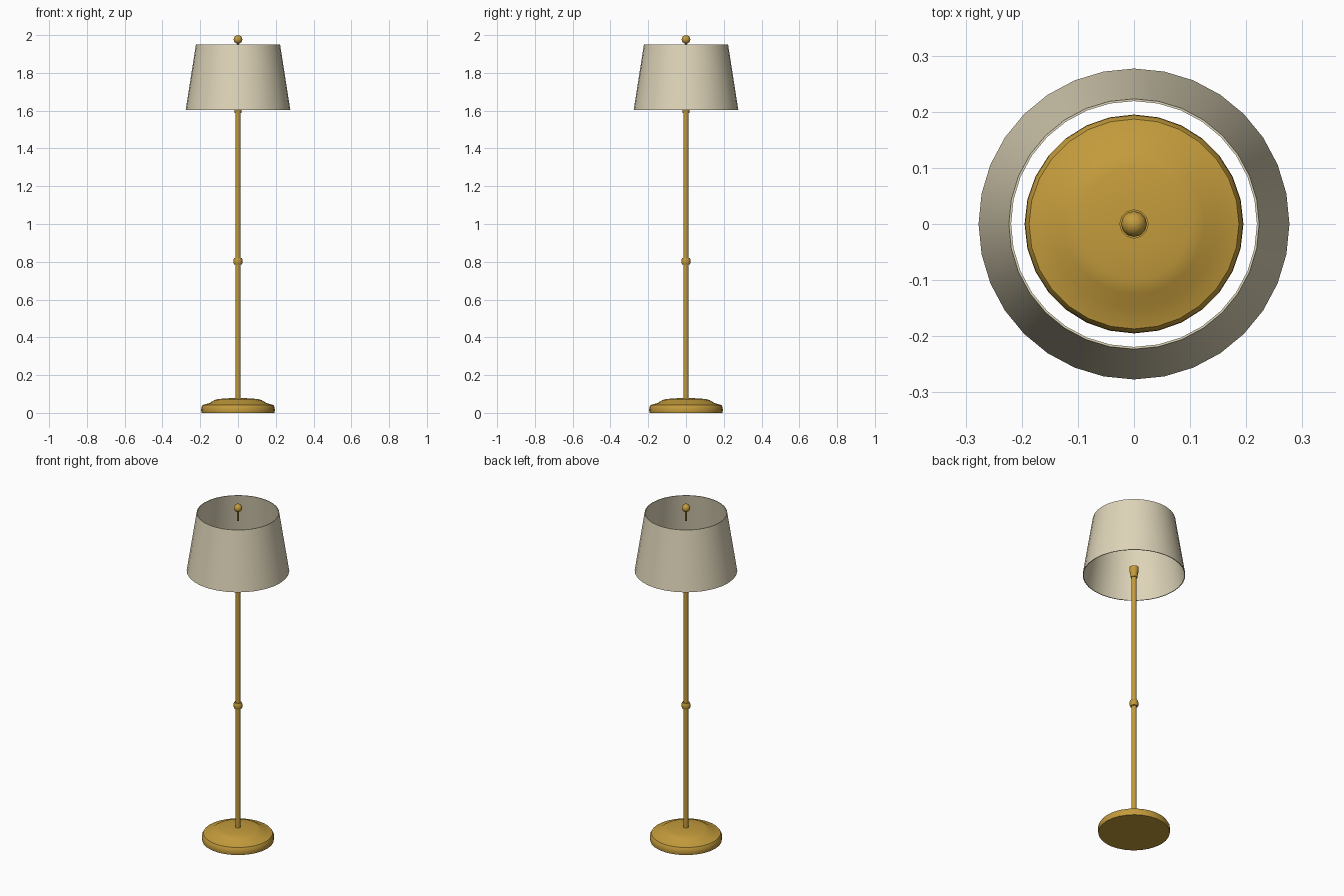
import bpy, bmesh, math

old = bpy.data.objects.get("Cube")
if old:
    bpy.data.objects.remove(old, do_unlink=True)


def material(name, rgb):
    m = bpy.data.materials.new(name)
    m.use_nodes = True
    col = (*rgb, 1)
    m.diffuse_color = col
    m.node_tree.nodes["Principled BSDF"].inputs["Base Color"].default_value = col
    return m


brass = material("brass", (0.55, 0.33, 0.045))
linen = material("cream linen", (0.73, 0.66, 0.48))


def lathe(name, profile, sides, mat, closed=False, angle=35):
    """Spin a list of (radius, height) points around the z axis."""
    bm = bmesh.new()
    rings = []
    for r, z in profile:
        if r == 0:
            rings.append([bm.verts.new((0, 0, z))] * sides)
        else:
            turns = [2 * math.pi * i / sides for i in range(sides)]
            rings.append([bm.verts.new((r * math.sin(a), r * math.cos(a), z)) for a in turns])
    pairs = list(zip(rings, rings[1:]))
    if closed:
        pairs.append((rings[-1], rings[0]))
    for low, high in pairs:
        for i in range(sides):
            j = (i + 1) % sides
            corners = dict.fromkeys((low[i], low[j], high[j], high[i]))
            bm.faces.new(list(corners))
    bmesh.ops.recalc_face_normals(bm, faces=bm.faces)
    mesh = bpy.data.meshes.new(name)
    bm.to_mesh(mesh)
    bm.free()
    mesh.materials.append(mat)
    ob = bpy.data.objects.new(name, mesh)
    bpy.context.collection.objects.link(ob)
    bpy.ops.object.select_all(action="DESELECT")
    ob.select_set(True)
    bpy.context.view_layer.objects.active = ob
    bpy.ops.object.shade_smooth_by_angle(angle=math.radians(angle))
    return ob


# Weighted foot with a stepped dome
lathe("base", [(0, 0), (0.193, 0), (0.195, 0.012), (0.194, 0.03), (0.187, 0.042),
               (0.15, 0.052), (0.125, 0.068), (0.1, 0.074), (0.04, 0.078), (0, 0.078)],
      28, brass)

# Pole, its joint collar and the lamp socket
lathe("pole", [(0, 0.07), (0.014, 0.07), (0.014, 1.62), (0, 1.62)], 12, brass)
lathe("collar", [(0, 0.785), (0.02, 0.785), (0.024, 0.793), (0.024, 0.812),
                 (0.02, 0.82), (0, 0.82)], 12, brass)
lathe("socket", [(0, 1.588), (0.018, 1.588), (0.02, 1.605), (0.026, 1.63),
                 (0.026, 1.65), (0, 1.65)], 12, brass)

# Thin-walled open lampshade
lathe("lampshade", [(0.277, 1.603), (0.223, 1.949), (0.219, 1.949), (0.273, 1.603)],
      32, linen, closed=True)

# Finial on its thin stem
lathe("finial_stem", [(0, 1.9), (0.005, 1.9), (0.005, 1.965), (0, 1.965)], 8, brass)
steps = 8
ball = [(0.023 * math.sin(math.pi * i / steps) if 0 < i < steps else 0,
         1.977 - 0.023 * math.cos(math.pi * i / steps)) for i in range(steps + 1)]
lathe("finial_ball", ball, 12, brass, angle=60)
